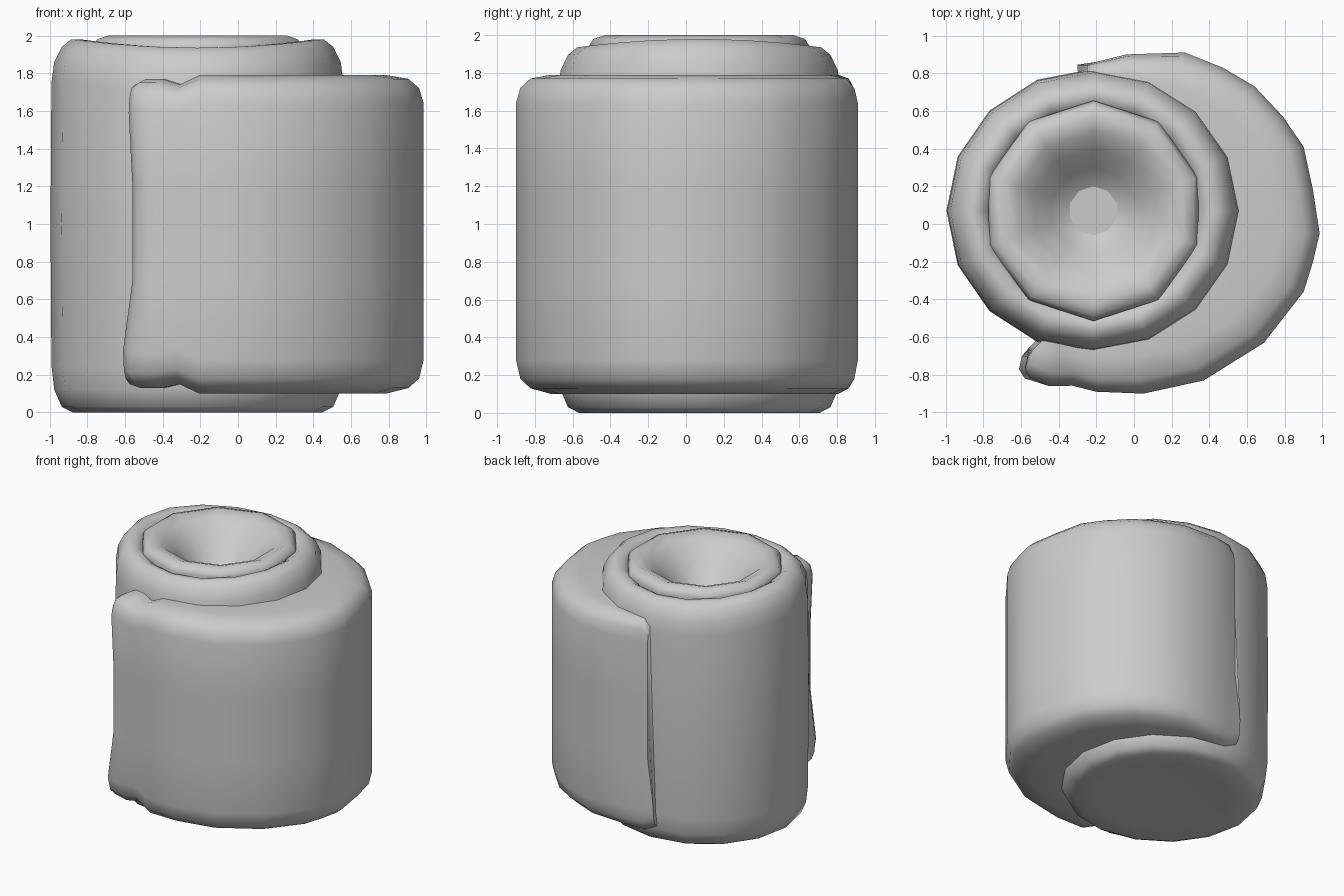
import bpy, bmesh, math
from mathutils import Vector

if "Cube" in bpy.data.objects:
    bpy.data.objects.remove(bpy.data.objects["Cube"])

CORE = Vector((-0.215, 0.07))


def finish(bm, name, angle):
    bmesh.ops.remove_doubles(bm, verts=bm.verts, dist=0.0005)
    bmesh.ops.recalc_face_normals(bm, faces=bm.faces)
    mesh = bpy.data.meshes.new(name)
    bm.to_mesh(mesh)
    bm.free()
    ob = bpy.data.objects.new(name, mesh)
    bpy.context.collection.objects.link(ob)
    bpy.ops.object.select_all(action='DESELECT')
    ob.select_set(True)
    bpy.context.view_layer.objects.active = ob
    bpy.ops.object.shade_smooth_by_angle(angle=math.radians(angle))
    return ob


def bridge(bm, rings, closed):
    for a, b in zip(rings, rings[1:]):
        n = len(a)
        for k in range(n if closed else n - 1):
            m = (k + 1) % n
            bm.faces.new((a[k], a[m], b[m], b[k]))


def lathe(name, profile, sides, sag=0.0, squash=1.0, angle=50):
    """Revolve (radius, z) points about the core axis; sag dips the front and back of the top."""
    bm = bmesh.new()
    rings = []
    for r, z in profile:
        ring = []
        for k in range(sides):
            a = math.pi / 2 + math.tau * k / sides
            dip = sag * math.sin(a) ** 2 if z > 1.7 else 0
            ring.append(bm.verts.new((CORE.x + r * math.cos(a),
                                      CORE.y + squash * r * math.sin(a), z - dip)))
        rings.append(ring)
    bridge(bm, rings, True)
    bm.faces.new(rings[0])
    bm.faces.new(rings[-1])
    return finish(bm, name, angle)


# Inner roll with rounded ends
lathe("inner_roll", [(0.50, 0.01), (0.66, 0.0), (0.72, 0.03), (0.76, 0.12), (0.775, 0.25),
                     (0.78, 1.0), (0.775, 1.75), (0.76, 1.86), (0.72, 1.94), (0.67, 1.98),
                     (0.62, 1.98), (0.57, 1.95), (0.50, 1.7)], 16, sag=0.045, squash=0.965)

# Ten-sided centre with a funnel-shaped hollow
lathe("funnel_centre", [(0.50, 1.65), (0.585, 1.94), (0.56, 1.98), (0.50, 2.0), (0.42, 1.97),
                        (0.33, 1.90), (0.23, 1.79), (0.13, 1.70), (0.05, 1.67)], 10)

# Outer wrap: stations along its outside, running from the back seam to the front flap
outer = [(-0.25, 0.845), (-0.20, 0.86), (-0.04, 0.90), (0.27, 0.91), (0.47, 0.83), (0.64, 0.73),
         (0.79, 0.57), (0.90, 0.41), (0.95, 0.18), (0.985, -0.05), (0.95, -0.20), (0.90, -0.36),
         (0.69, -0.63), (0.37, -0.83), (0.05, -0.90), (-0.20, -0.89), (-0.33, -0.87),
         (-0.45, -0.86), (-0.56, -0.82), (-0.59, -0.77), (-0.575, -0.70)]
bm = bmesh.new()
rings = []
for i, p in enumerate(outer):
    o = Vector(p)
    d = (o - CORE).normalized()
    inner = CORE + d * 0.71
    if i >= 19:
        inner = Vector((-0.54, -0.66))
    thick = (o - inner).length
    d = (o - inner).normalized()
    c = min(0.20, 0.7 * thick)
    end = i in (0, 16, 19, 20)
    low, high = (0.15, 1.74) if end else (0.10, 1.79)
    if i in (17, 18):
        low, high = 0.13, 1.77
    # rounded section: (distance in from outer face, height)
    section = [(thick, low), (c, low), (0.4 * c, low + 0.03), (0.12 * c, low + 0.08),
               (0, low + 0.18), (0, 0.7), (0, 1.2), (0, high - 0.15),
               (0.12 * c, high - 0.07), (0.4 * c, high - 0.02), (c, high), (thick, high)]
    if i == 16:  # shallow crease near the flap
        section = [(t + 0.012 if t < 0.1 else t, z) for t, z in section]
    ring = []
    for t, z in section:
        q = o - d * t
        skew = 0.0
        if i >= 18:
            skew = {0: -0.02, 1: 0.03}[z > 0.69] if not z > 1.4 else 0.01
        if i == 0 and z < 0.5:
            skew = -0.05
        ring.append(bm.verts.new((q.x + skew, q.y, z)))
    rings.append(ring)
bridge(bm, rings, True)
bm.faces.new(rings[0])
bm.faces.new(rings[-1])
finish(bm, "outer_wrap", 50)
